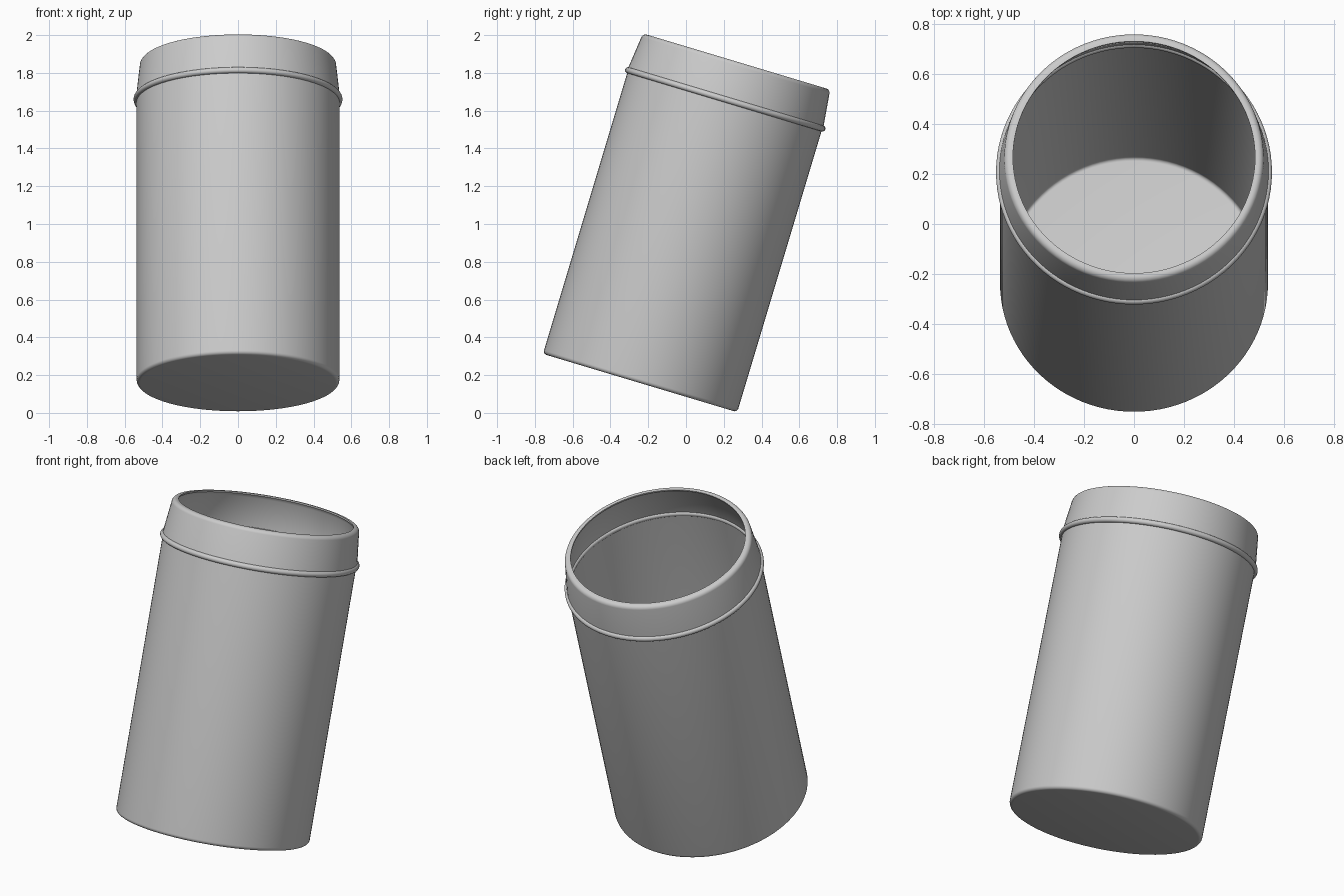
import bpy, bmesh, math
from mathutils import Matrix, Vector

if "Cube" in bpy.data.objects:
    bpy.data.objects.remove(bpy.data.objects["Cube"])

SEGMENTS = 96
TILT = math.radians(-16.7)
PLACE = Matrix.Translation((0, -0.243, 0.158)) @ Matrix.Rotation(TILT, 4, 'X')

grey = bpy.data.materials.new("light_grey")
grey.use_nodes = True
colour = (0.6, 0.6, 0.6, 1)
grey.diffuse_color = colour
grey.node_tree.nodes["Principled BSDF"].inputs["Base Color"].default_value = colour


def arc(r, h, radius, start, end, steps=5):
    """Points of a rounded corner, angles in degrees."""
    angles = [math.radians(start + (end - start) * i / steps) for i in range(steps + 1)]
    return [(r + radius * math.cos(a), h + radius * math.sin(a)) for a in angles]


def lathe(name, profile, closed=False):
    """Spin a radius/height profile around the tilted axis."""
    bm = bmesh.new()
    verts = [bm.verts.new((r, 0, h)) for r, h in profile]
    pairs = list(zip(verts, verts[1:]))
    if closed:
        pairs.append((verts[-1], verts[0]))
    edges = [bm.edges.new(p) for p in pairs]
    bmesh.ops.spin(bm, geom=verts + edges, cent=Vector(), axis=(0, 0, 1),
                   angle=math.tau, steps=SEGMENTS, use_duplicate=False)
    bmesh.ops.remove_doubles(bm, verts=bm.verts, dist=0.0002)
    bmesh.ops.recalc_face_normals(bm, faces=bm.faces)
    bm.transform(PLACE)
    mesh = bpy.data.meshes.new(name)
    bm.to_mesh(mesh)
    bm.free()
    mesh.materials.append(grey)
    obj = bpy.data.objects.new(name, mesh)
    bpy.context.collection.objects.link(obj)
    bpy.ops.object.select_all(action='DESELECT')
    bpy.context.view_layer.objects.active = obj
    obj.select_set(True)
    bpy.ops.object.shade_smooth_by_angle(angle=math.radians(35))
    return obj


# Hollow body: outside base and wall, then inside wall and floor
lathe("body", [(0, 0)] + arc(0.517, 0.02, 0.02, -90, 0)
      + [(0.537, 1.57), (0.527, 1.57)]
      + arc(0.512, 0.03, 0.015, 0, -90) + [(0, 0.015)])

# Rounded bead around the joint
lathe("bead", arc(0.537, 1.568, 0.016, 0, 345, 23), closed=True)

# Tapered collar with a rounded, inward-turned rim
lathe("collar", [(0.541, 1.57)] + arc(0.496, 1.753, 0.024, 8, 90, 8)
      + [(0.485, 1.777), (0.485, 1.769), (0.503, 1.75), (0.531, 1.57)], closed=True)
